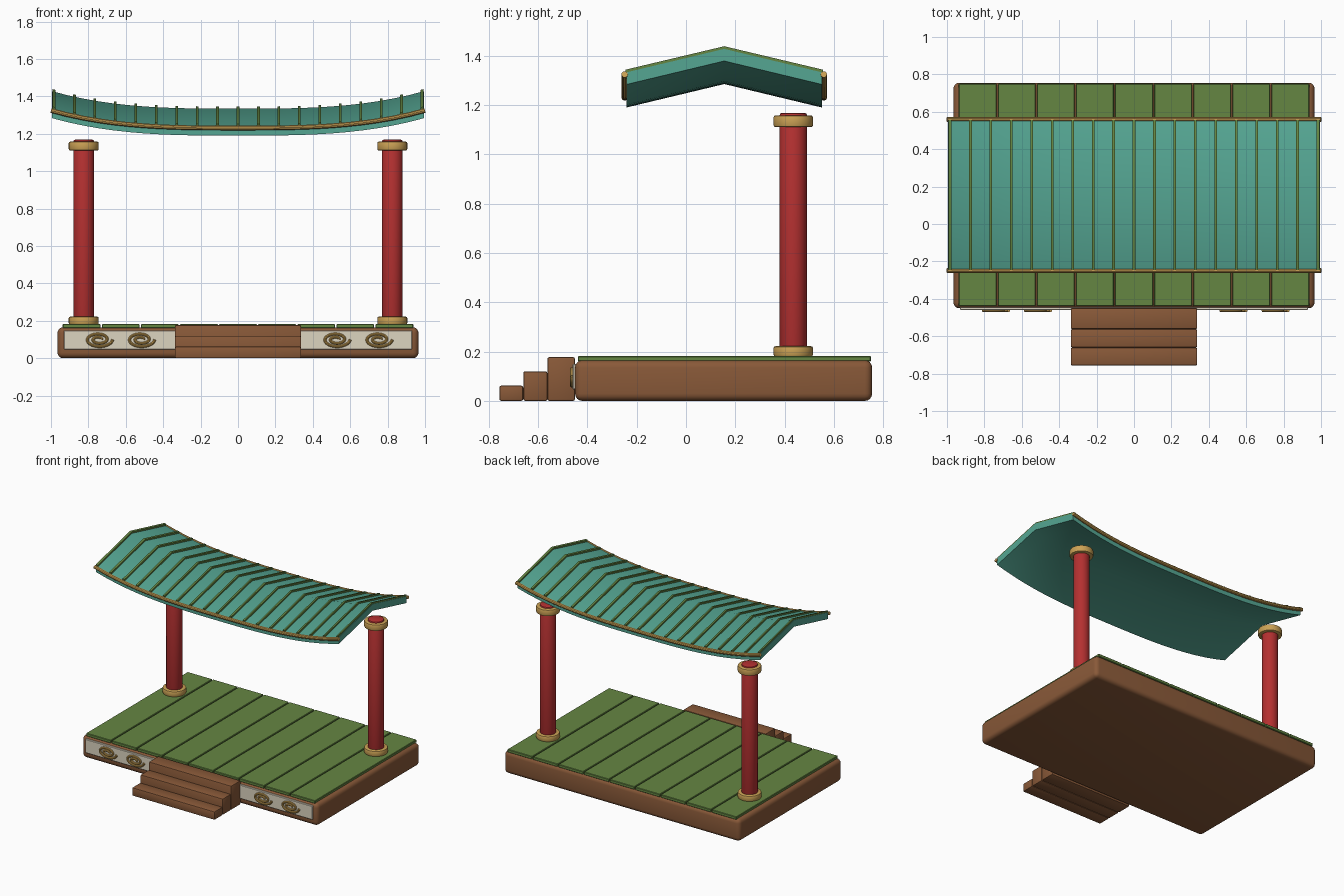
import bpy, bmesh, math

if "Cube" in bpy.data.objects:
    bpy.data.objects.remove(bpy.data.objects["Cube"])


def material(name, rgb):
    m = bpy.data.materials.new(name)
    m.diffuse_color = (*rgb, 1)
    m.use_nodes = True
    m.node_tree.nodes["Principled BSDF"].inputs["Base Color"].default_value = m.diffuse_color
    return m


WOOD = material("brown_wood", (0.25, 0.10, 0.04))
GREEN = material("green_boards", (0.13, 0.24, 0.055))
TEAL = material("teal_tiles", (0.09, 0.38, 0.29))
RED = material("red_lacquer", (0.46, 0.03, 0.03))
GOLD = material("gold_trim", (0.60, 0.36, 0.09))
CREAM = material("cream_panel", (0.72, 0.66, 0.53))


def finish(ob, mat, bevel=0, segments=2):
    ob.data.materials.append(mat)
    bpy.context.view_layer.objects.active = ob
    if bevel:
        b = ob.modifiers.new("bevel", "BEVEL")
        b.width, b.segments = bevel, segments
        bpy.ops.object.modifier_apply(modifier="bevel")
    for o in bpy.context.selected_objects:
        o.select_set(False)
    ob.select_set(True)
    bpy.ops.object.shade_smooth_by_angle(angle=math.radians(35))
    return ob


def box(name, x0, x1, y0, y1, z0, z1, mat, bevel=0, segments=2):
    bpy.ops.mesh.primitive_cube_add(size=1)
    ob = bpy.context.object
    ob.name = name
    for v in ob.data.vertices:
        v.co = ((x0, x1)[v.co.x > 0], (y0, y1)[v.co.y > 0], (z0, z1)[v.co.z > 0])
    return finish(ob, mat, bevel, segments)


def cylinder(name, x, y, z0, z1, r, mat, bevel):
    bpy.ops.mesh.primitive_cylinder_add(vertices=32, radius=r, depth=z1 - z0,
                                        location=(x, y, (z0 + z1) / 2))
    bpy.context.object.name = name
    return finish(bpy.context.object, mat, bevel)


def sweep(name, sections, mat):
    """Skin a closed solid through equal-length rings of points."""
    bm = bmesh.new()
    rings = [[bm.verts.new(p) for p in s] for s in sections]
    n = len(rings[0])
    for a, b in zip(rings, rings[1:]):
        for i in range(n):
            j = (i + 1) % n
            bm.faces.new((a[i], a[j], b[j], b[i]))
    bm.faces.new(rings[0])
    bm.faces.new(rings[-1])
    bmesh.ops.recalc_face_normals(bm, faces=bm.faces)
    me = bpy.data.meshes.new(name)
    bm.to_mesh(me)
    bm.free()
    ob = bpy.data.objects.new(name, me)
    bpy.context.collection.objects.link(ob)
    return finish(ob, mat)


def tube(name, points, r, mat):
    cu = bpy.data.curves.new(name, "CURVE")
    cu.dimensions = "3D"
    cu.bevel_depth, cu.bevel_resolution, cu.use_fill_caps = r, 3, True
    sp = cu.splines.new("POLY")
    sp.points.add(len(points) - 1)
    for p, co in zip(sp.points, points):
        p.co = (*co, 1)
    ob = bpy.data.objects.new(name, cu)
    bpy.context.collection.objects.link(ob)
    for o in bpy.context.selected_objects:
        o.select_set(False)
    ob.select_set(True)
    bpy.context.view_layer.objects.active = ob
    bpy.ops.object.convert(target="MESH")
    return finish(bpy.context.object, mat)


# Platform with board floor
box("platform", -0.965, 0.965, -0.45, 0.755, 0, 0.165, WOOD, 0.03, 4)
for i in range(9):
    x = (i - 4) * 0.209
    box(f"floor_board_{i+1}", x - 0.101, x + 0.101, -0.438, 0.75, 0.16, 0.182, GREEN, 0.003, 1)

# Front panel with gold spirals
box("front_panel", -0.93, 0.93, -0.46, -0.44, 0.047, 0.149, CREAM, 0.003, 1)
for k, cx in enumerate((-0.745, -0.52, 0.525, 0.75)):
    pts = []
    for i in range(65):
        t = i / 64
        a, r = t * 4 * math.pi, 0.015 + 0.06 * t
        pts.append((cx + r * math.cos(a), -0.463, 0.1 + 0.55 * r * math.sin(a)))
    tube(f"spiral_{k+1}", pts, 0.008, GOLD)

# Entrance steps
for i, (y0, y1, h) in enumerate(((-0.757, -0.66, 0.062), (-0.66, -0.562, 0.12),
                                 (-0.562, -0.45, 0.178))):
    box(f"step_{i+1}", -0.338, 0.338, y0, y1, 0, h, WOOD, 0.008)

# Columns with collars
for side, x in (("left", -0.825), ("right", 0.825)):
    cylinder(f"{side}_column", x, 0.435, 0.17, 1.168, 0.055, RED, 0.008)
    cylinder(f"{side}_column_base", x, 0.435, 0.18, 0.222, 0.08, GOLD, 0.008)
    cylinder(f"{side}_column_collar", x, 0.435, 1.11, 1.158, 0.08, GOLD, 0.008)

# Curved roof: ridge along x, ends lifting upward
MID, HALF, RISE = 0.155, 0.396, 0.095


def lift(x):
    return 0.095 * abs(x) ** 3


def gable(x, low, high, half=HALF):
    z = lift(x)
    e = 1.19 + z
    return [(x, MID - half, e + low), (x, MID, e + low + RISE), (x, MID + half, e + low),
            (x, MID + half, e + high), (x, MID, e + high + RISE), (x, MID - half, e + high)]


xs = [-0.995 + 1.99 * i / 24 for i in range(25)]
sweep("roof", [gable(x, 0, 0.049) for x in xs], TEAL)

# Roof ribs
for i in range(19):
    x = (i - 9) * 0.1093
    w = 0.007
    ends = [gable(x - w, 0.04, 0.061, 0.4), gable(x + w, 0.04, 0.061, 0.4)]
    sweep(f"roof_rib_{i+1}", ends, GREEN)

# Gold eave tubes
for side, s in (("front", -1), ("back", 1)):
    tube(f"{side}_eave_trim", [(x / 0.995, MID + s * 0.404, 1.231 + lift(x)) for x in xs],
         0.013, GOLD)
